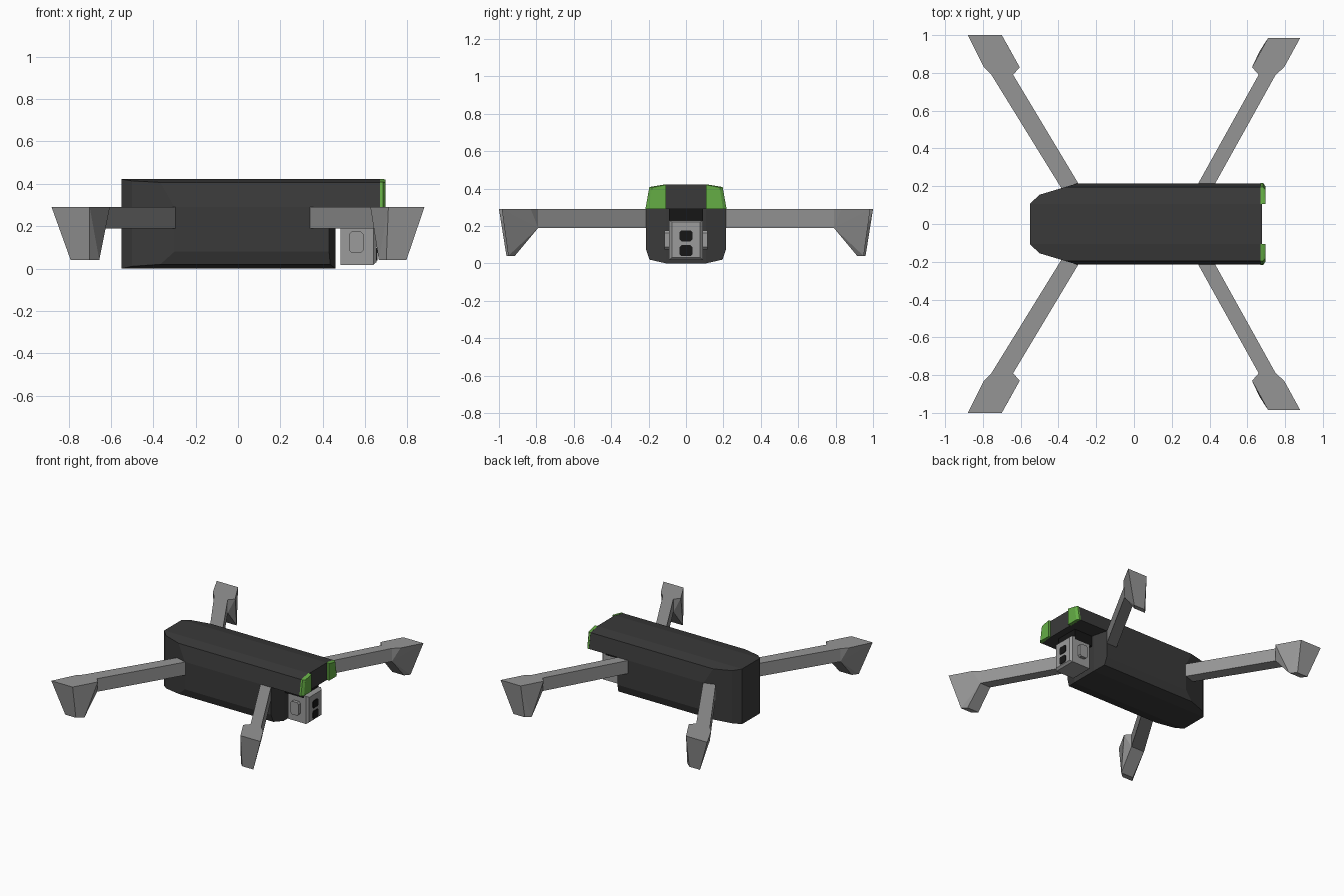
import bpy, bmesh
from mathutils import Vector

if "Cube" in bpy.data.objects:
    bpy.data.objects.remove(bpy.data.objects["Cube"])


def material(name, r, g, b):
    m = bpy.data.materials.new(name)
    m.diffuse_color = (r, g, b, 1)
    m.use_nodes = True
    m.node_tree.nodes["Principled BSDF"].inputs["Base Color"].default_value = m.diffuse_color
    return m


CHARCOAL = material("charcoal shell", 0.042, 0.042, 0.042)
GREY = material("arm grey", 0.30, 0.30, 0.30)
LIGHT = material("camera grey", 0.33, 0.33, 0.33)
GREEN = material("green", 0.13, 0.42, 0.06)
BLACK = material("black", 0.008, 0.008, 0.008)


def hull_mesh(points):
    bm = bmesh.new()
    for p in points:
        bm.verts.new(p)
    res = bmesh.ops.convex_hull(bm, input=bm.verts[:])
    loose = [v for v in bm.verts if not v.link_faces]
    bmesh.ops.delete(bm, geom=loose, context='VERTS')
    return bm


def hull(name, points, mat, cuts=(), open_top=None):
    """Convex solid, trimmed by (point, outward normal) planes."""
    bm = hull_mesh(points)
    for co, no in cuts:
        bmesh.ops.bisect_plane(bm, geom=bm.verts[:] + bm.edges[:] + bm.faces[:],
                               plane_co=co, plane_no=no, clear_outer=True)
        rest = [v.co.copy() for v in bm.verts]
        bm.free()
        bm = hull_mesh(rest)
    bmesh.ops.remove_doubles(bm, verts=bm.verts[:], dist=0.0003)
    bmesh.ops.dissolve_limit(bm, angle_limit=0.01, verts=bm.verts[:], edges=bm.edges[:])
    bmesh.ops.recalc_face_normals(bm, faces=bm.faces[:])
    if open_top is not None:
        top = [f for f in bm.faces if f.normal.z > 0.9 and abs(f.calc_center_median().z - open_top) < 0.01]
        bmesh.ops.delete(bm, geom=top, context='FACES_ONLY')
    me = bpy.data.meshes.new(name)
    bm.to_mesh(me)
    bm.free()
    me.materials.append(mat)
    ob = bpy.data.objects.new(name, me)
    bpy.context.collection.objects.link(ob)
    return ob


def section(x, profile):
    return [(x, s * y, z) for y, z in profile for s in (1, -1)]


def box(x0, x1, y, z0, z1):
    return section(x0, [(y, z0), (y, z1)]) + section(x1, [(y, z0), (y, z1)])


def octagon(w, h, c):
    """Chamfered rectangle outline, half sizes w and h."""
    return [(sa * a, sb * b) for a, b in ((w, h - c), (w - c, h)) for sa in (1, -1) for sb in (1, -1)]


def plan_cuts(points):
    """Vertical trimming planes along a plan outline, on both sides."""
    cuts = []
    for (xa, ya), (xb, yb) in zip(points, points[1:]):
        n = Vector((yb - ya, xa - xb))
        if n.y < 0:
            n = -n
        for s in (1, -1):
            cuts.append((Vector((xa, s * ya, 0)), Vector((n.x, s * n.y, 0))))
    return cuts


# Body shell: long upper half overhanging a shorter lower half
SPLIT = 0.29
tail = plan_cuts([(-0.55, 0.108), (-0.50, 0.155), (-0.30, 0.215)])
nose = plan_cuts([(0.43, 0.215), (0.46, 0.107)])
upper = [(0.107, 0.422), (0.195, 0.407), (0.215, SPLIT)]
lower = [(0.215, SPLIT), (0.215, 0.08), (0.195, 0.02), (0.107, 0.0)]
hull("upper_body", section(-0.55, upper) + section(0.677, upper), CHARCOAL, tail)
hull("lower_body", section(-0.55, lower) + section(0.46, lower), CHARCOAL, tail + nose, open_top=SPLIT)

# Green corner plates on the nose
for side, s in (("left", 1), ("right", -1)):
    outer = [(0.107, SPLIT), (0.107, 0.423), (0.196, 0.408), (0.217, SPLIT)]
    front = [(0.107, SPLIT), (0.107, 0.420), (0.180, 0.405), (0.198, SPLIT)]
    hull("nose_plate_" + side,
         [(x, s * y, z) for x in (0.671, 0.684) for y, z in outer] +
         [(0.697, s * y, z) for y, z in front], GREEN)

# Arms and landing feet: plan outlines for the +y side
ARMS = {
    "front": dict(root=[(0.304, 0.15), (0.394, 0.15)], neck=[(0.66, 0.79), (0.75, 0.79)],
                  flare=[(0.625, 0.83), (0.795, 0.83), (0.88, 0.985), (0.71, 0.985)],
                  sole=[(0.795, 0.95), (0.70, 0.95), (0.665, 0.915), (0.765, 0.915)]),
    "rear": dict(root=[(-0.44, 0.15), (-0.256, 0.15)], neck=[(-0.755, 0.79), (-0.64, 0.79)],
                 flare=[(-0.605, 0.83), (-0.795, 0.83), (-0.88, 1.0), (-0.70, 1.0)],
                 sole=[(-0.79, 0.96), (-0.70, 0.96), (-0.655, 0.92), (-0.76, 0.92)]),
}
ARMS["rear"]["root"] = [(-0.36, 0.15), (-0.256, 0.15)]
for end, a in ARMS.items():
    for side, s in (("left", 1), ("right", -1)):
        def at(key, *heights):
            return [(x, s * y, z) for x, y in a[key] for z in heights]
        hull(f"{end}_arm_{side}", at("root", 0.19, SPLIT) + at("neck", 0.19, SPLIT), GREY)
        hull(f"{end}_foot_{side}", at("neck", 0.19, SPLIT) + at("flare", SPLIT) + at("sole", 0.04), GREY)

# Camera block hanging under the overhang
hull("camera_mount", box(0.46, 0.62, 0.09, 0.21, SPLIT + 0.005), BLACK)
hull("camera_block", box(0.485, 0.64, 0.09, 0.018, 0.23) + box(0.64, 0.655, 0.075, 0.032, 0.22), LIGHT)

# Side pods
for side, s in (("left", 1), ("right", -1)):
    hull("camera_pod_" + side,
         [(0.558 + a, s * y, 0.125 + b) for y in (0.085, 0.115) for a, b in octagon(0.034, 0.05, 0.012)],
         LIGHT)

# Lenses
for name, z in (("upper", 0.147), ("lower", 0.068)):
    hull("lens_" + name,
         [(x, a, z + b) for x in (0.652, 0.659) for a, b in octagon(0.034, 0.029, 0.01)], BLACK)
